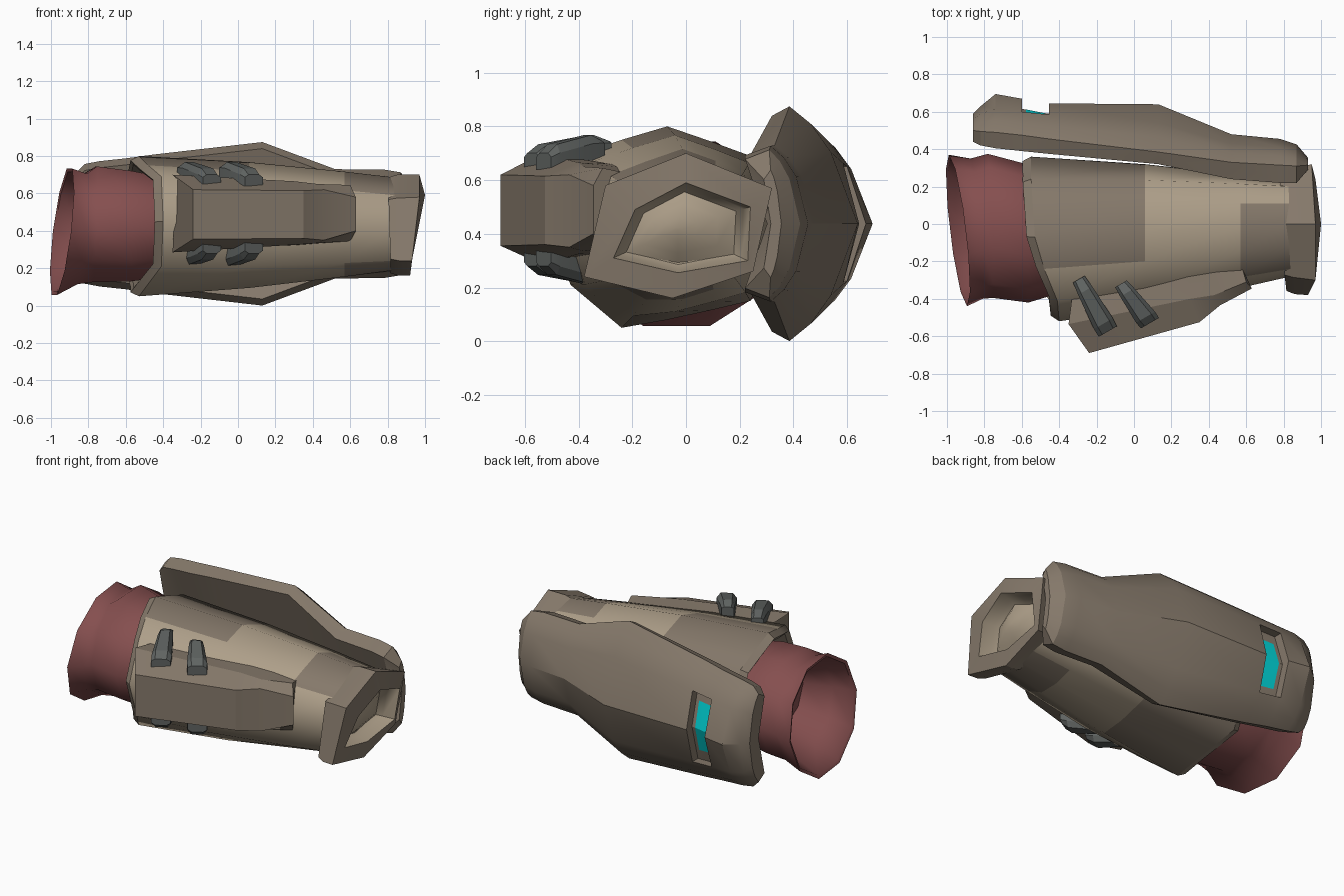
import bpy, bmesh, math
from mathutils import Vector

if "Cube" in bpy.data.objects:
    bpy.data.objects.remove(bpy.data.objects["Cube"])


def material(name, rgb):
    m = bpy.data.materials.new(name)
    m.diffuse_color = (*rgb, 1)
    m.use_nodes = True
    m.node_tree.nodes["Principled BSDF"].inputs["Base Color"].default_value = m.diffuse_color
    return m


TAN = material("tan", (0.42, 0.345, 0.25))
BROWN = material("brown", (0.235, 0.19, 0.145))
RED = material("dull_red", (0.235, 0.078, 0.078))
GREY = material("dark_grey", (0.115, 0.125, 0.12))
CYAN = material("cyan", (0.0, 0.62, 0.64))


def finish(name, bm, mats, angle=None):
    bmesh.ops.recalc_face_normals(bm, faces=bm.faces)
    me = bpy.data.meshes.new(name)
    bm.to_mesh(me)
    bm.free()
    for m in mats:
        me.materials.append(m)
    ob = bpy.data.objects.new(name, me)
    bpy.context.collection.objects.link(ob)
    if angle:
        bpy.ops.object.select_all(action='DESELECT')
        ob.select_set(True)
        bpy.context.view_layer.objects.active = ob
        bpy.ops.object.shade_smooth_by_angle(angle=math.radians(angle))
    return ob


def loft(rings, cap_start=False, cap_end=False, rule=None):
    """Skin closed rings; rule(segment, side) gives a material index."""
    bm = bmesh.new()
    vs = [[bm.verts.new(p) for p in r] for r in rings]
    n = len(rings[0])
    for i in range(len(vs) - 1):
        for j in range(n):
            k = (j + 1) % n
            f = bm.faces.new((vs[i][j], vs[i][k], vs[i + 1][k], vs[i + 1][j]))
            if rule:
                f.material_index = rule(i, j)
    if cap_start:
        bm.faces.new(vs[0])
    if cap_end:
        bm.faces.new(vs[-1])
    return bm


def shrink(ring, s, dx, c=(-0.03, 0.42)):
    return [(x + dx, c[0] + (y - c[0]) * s, c[1] + (z - c[1]) * s) for x, y, z in ring]


# Forearm sleeve, wide at the elbow and narrow at the wrist
elbow = [(-.53, -.07, .80), (-.54, .09, .745), (-.55, .24, .69), (-.55, .36, .42), (-.55, .24, .15),
         (-.54, .09, .115), (-.53, -.07, .08), (-.53, -.24, .05), (-.41, -.43, .21), (-.40, -.52, .45),
         (-.41, -.41, .69), (-.48, -.24, .75)]
wrist = [(.84, 0, .685), (.84, .11, .645), (.84, .20, .605), (.84, .23, .42), (.84, .17, .25), (.84, .10, .22),
         (.84, 0, .185), (.84, -.12, .19), (.84, -.24, .24), (.84, -.28, .42), (.84, -.24, .59), (.84, -.12, .64)]


def between(x, bulge):
    ring = []
    for a, b in zip(elbow, wrist):
        ring.append(tuple(Vector(a).lerp(Vector(b), (x - a[0]) / (b[0] - a[0]))))
    return shrink(ring, bulge, 0)


def sleeve_paint(seg, side):
    if seg == 0 and side in (11, 0, 1, 2, 3, 4, 5, 6):
        return 1
    if seg == 2 and side in (10, 11, 0, 5, 6, 7):
        return 1
    return 0


finish("sleeve", loft([elbow, between(.06, 1.05), between(.57, 1.03), wrist], cap_end=True, rule=sleeve_paint),
       [TAN, BROWN], 60)

# Bevelled rim at the elbow opening
finish("sleeve_rim", loft([elbow, shrink(elbow, .94, -.045), shrink(elbow, .88, -.03), shrink(elbow, .8, .12)]),
       [BROWN], 30)

# Under-sleeve with a flared open end
red_rings = []
for x, cy, cz, ry, rz, tilt in ((-.40, -.04, .42, .33, .28, 0), (-.57, -.05, .425, .37, .31, .1),
                                (-.77, -.01, .435, .385, .325, .3), (-.845, -.025, .41, .375, .31, .7),
                                (-.945, -.035, .395, .405, .355, 1), (-.938, -.035, .395, .385, .335, 1),
                                (-.80, -.03, .41, .34, .28, .6), (-.62, -.03, .42, .26, .22, 0)):
    ring = []
    for i in range(10):
        a = math.tau * (i + .5) / 10
        y, z = cy + ry * math.sin(a), cz + rz * math.cos(a)
        ring.append((x + tilt * .12 * (z - .4 - y), y, z))
    red_rings.append(ring)
finish("under_sleeve", loft(red_rings, cap_start=True, cap_end=True), [RED], 50)

# Six-sided wrist cuff
cuff = [(.97, 0, .70), (.95, .32, .57), (.93, .25, .26), (.92, -.05, .16), (.93, -.38, .24), (.97, -.30, .58)]
back = [(.85, 0, .70), (.82, .28, .57), (.83, .23, .27), (.86, -.05, .16), (.86, -.375, .24), (.85, -.285, .575)]
lip = [(1.0, 0, .59), (.97, .24, .50), (.94, .23, .30), (.93, -.03, .255), (.94, -.27, .31), (.98, -.19, .49)]
finish("wrist_cuff", loft([shrink(back, .8, -.04), shrink(back, .95, -.045), back, cuff, lip]), [BROWN], 25)


# Domed filling inside the cuff
def dome_ring(s, dx):
    return [(.96 + (x - .96) * s + dx, y, z) for x, y, z in shrink(lip, s, 0)]


finish("cuff_hollow", loft([lip, dome_ring(.9, -.07), dome_ring(.8, -.10), dome_ring(.55, -.075),
                            dome_ring(.25, -.055), dome_ring(.05, -.05)], cap_end=True), [TAN], 60)

# Curved shield along the back: x, half height, inner edge, outer edge, shoulder, ridge
stations = [(-.86, .28, .44, .50, .56, .59), (-.82, .32, .42, .495, .59, .63), (-.74, .335, .405, .49, .615, .695),
            (-.60, .35, .39, .475, .60, .67), (-.455, .37, .375, .455, .585, .645), (.13, .437, .32, .385, .54, .64),
            (.52, .292, .24, .33, .43, .48), (.78, .29, .22, .315, .41, .455), (.87, .275, .22, .31, .385, .425),
            (.93, .20, .29, .315, .34, .355)]
MID = .4375
rings = []
for x, h, yi, ye, ym, yc in stations:
    half = [(yc, 0), (ym, .61 * h), (ye + .52 * (ym - ye), .85 * h), (ye, h), (yi, h - .035)]
    inner = yc - .6 * (yc - yi)
    ring = [(x, y, MID + t) for y, t in half] + [(x, inner, MID)]
    ring += [(x, y, MID - t) for y, t in reversed(half[1:])]
    rings.append(ring)
bm = loft(rings, True, True)
bmesh.ops.recalc_face_normals(bm, faces=bm.faces)
bm.faces.ensure_lookup_table()
# Sunken slot with a shorter glowing strip
n = len(rings[0])
slot = [bm.faces[3 * n], bm.faces[4 * n - 1]]
out = bmesh.ops.extrude_face_region(bm, geom=slot)
floor = [g for g in out["geom"] if isinstance(g, bmesh.types.BMFace)]
bmesh.ops.translate(bm, vec=(0, -.055, 0),
                    verts=[g for g in out["geom"] if isinstance(g, bmesh.types.BMVert)])
bmesh.ops.delete(bm, geom=[f for f in slot if f.is_valid], context='FACES_ONLY')
bmesh.ops.inset_region(bm, faces=floor, thickness=.024, use_even_offset=True)
strip = {v for f in floor for v in f.verts}
middle = [v for v in strip if abs(v.co.z - MID) < .05]
for v in strip:
    if v not in middle:
        c = min(middle, key=lambda m: abs(m.co.x - v.co.x))
        v.co = v.co.lerp(Vector((v.co.x, c.co.y, c.co.z)), .22)
for f in floor:
    f.material_index = 1
finish("shield", bm, [BROWN, CYAN], 27)

# Raised housing on the front
rows = [[(-.33, -.38, .30), (-.35, -.535, .285), (-.24, -.69, .355), (-.24, -.69, .62), (-.35, -.535, .70), (-.33, -.38, .68)],
        [(.30, -.28, .32), (.30, -.40, .325), (.35, -.525, .36), (.35, -.525, .615), (.30, -.40, .665), (.30, -.28, .66)],
        [(.42, -.26, .33), (.43, -.38, .335), (.46, -.435, .35), (.46, -.435, .62), (.43, -.38, .65), (.42, -.26, .65)],
        [(.58, -.24, .35), (.60, -.31, .345), (.63, -.345, .40), (.63, -.345, .58), (.60, -.31, .645), (.58, -.24, .63)]]
finish("front_housing", loft(rows, True, True), [BROWN], 20)

# Four tapered pegs, two above and two below the housing
for side in (1, -1):
    for i, dx in enumerate((0, .225)):
        a, b = Vector((-.295 + dx, -.295 - .025 * i, .735)), Vector((-.14 + dx, -.575 + .045 * i, .68))
        across = Vector((.86, .5, 0))
        pegs = []
        for p, w, low, high in ((a, .036, -.06, .01), (a.lerp(b, .22), .044, -.06, .045),
                                (b.lerp(a, .15), .059, -.045, .045), (b, .056, -.04, .02)):
            prof = [(-w, low), (w, low), (w, high * .3), (w * .6, high), (-w * .6, high), (-w, high * .3)]
            ring = [p + across * u + Vector((0, 0, v)) for u, v in prof]
            pegs.append([(q.x, q.y, q.z if side > 0 else .98 - q.z) for q in ring])
        finish(f"peg_{'upper' if side > 0 else 'lower'}_{i + 1}", loft(pegs, True, True), [GREY], 20)
